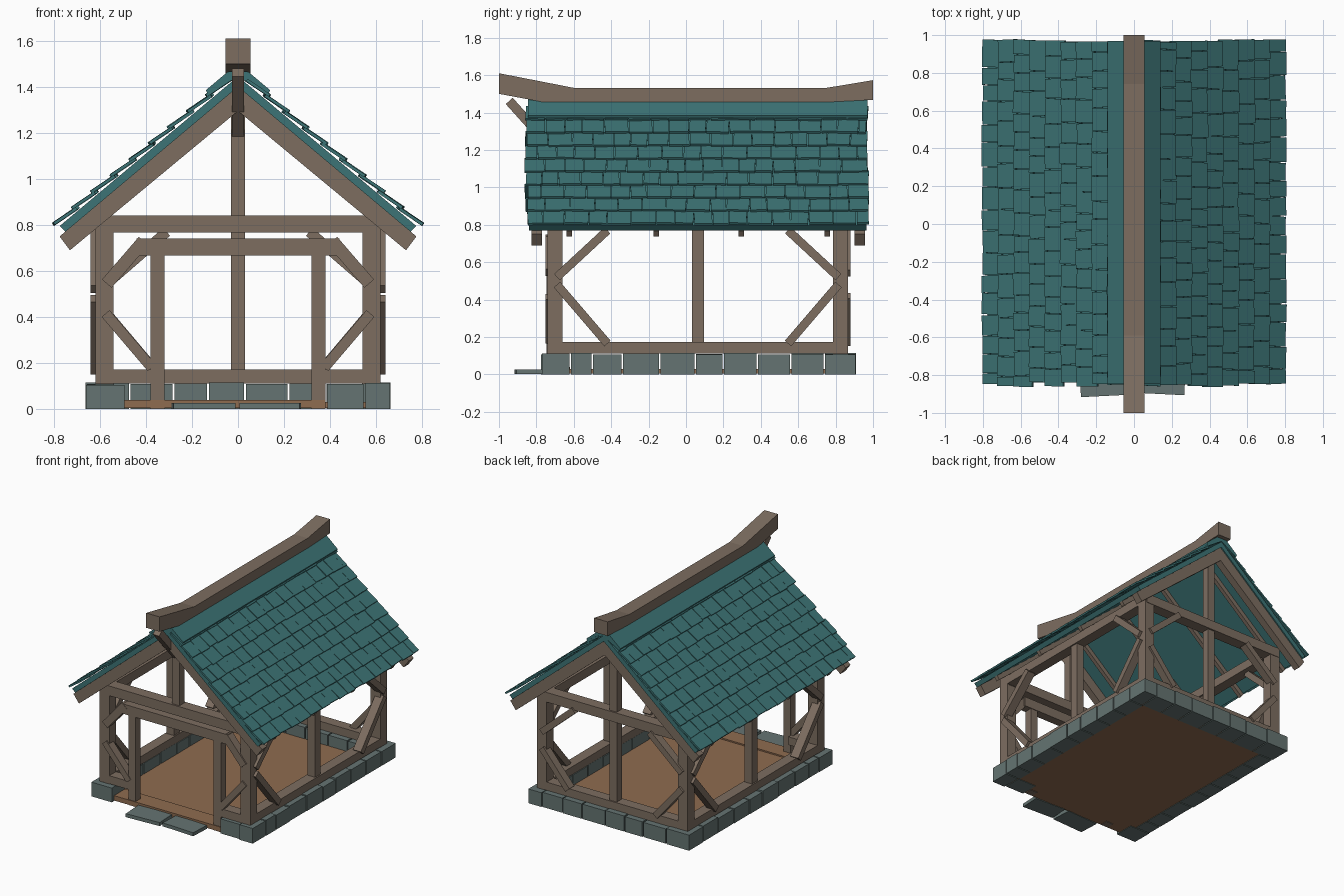
import bpy, bmesh, random
from math import atan, radians
from mathutils import Matrix, Vector

random.seed(4)
cube = bpy.data.objects.get("Cube")
if cube:
    bpy.data.objects.remove(cube)


def material(name, rgb):
    m = bpy.data.materials.new(name)
    m.use_nodes = True
    m.diffuse_color = (*rgb, 1)
    m.node_tree.nodes["Principled BSDF"].inputs["Base Color"].default_value = (*rgb, 1)
    return m


WOOD = material("weathered wood", (0.205, 0.155, 0.118))
TEAL = material("teal shingle", (0.046, 0.175, 0.18))
STONE = material("grey stone", (0.13, 0.175, 0.168))
FLOOR = material("floor wood", (0.275, 0.15, 0.08))


def finish(bm, name, mat):
    bmesh.ops.recalc_face_normals(bm, faces=bm.faces)
    mesh = bpy.data.meshes.new(name)
    bm.to_mesh(mesh)
    bm.free()
    mesh.materials.append(mat)
    obj = bpy.data.objects.new(name, mesh)
    bpy.context.collection.objects.link(obj)


def prism(name, mat, pts, axis, lo, hi):
    """Extrude a profile along x (profile in y, z) or y (profile in x, z)."""
    bm = bmesh.new()
    place = (lambda p, d: (d, p[0], p[1])) if axis == "x" else (lambda p, d: (p[0], d, p[1]))
    face = bm.faces.new([bm.verts.new(place(p, lo)) for p in pts])
    ext = bmesh.ops.extrude_face_region(bm, geom=[face])
    verts = [v for v in ext["geom"] if isinstance(v, bmesh.types.BMVert)]
    bmesh.ops.translate(bm, verts=verts, vec=Vector(place((0, 0), hi - lo)))
    finish(bm, name, mat)


def box(name, mat, x, y, z):
    prism(name, mat, [(x[0], z[0]), (x[1], z[0]), (x[1], z[1]), (x[0], z[1])], "y", *y)


def brace(name, a, b, axis, lo, hi, width=0.045):
    """Square-ended timber between two profile points."""
    a, b = Vector(a), Vector(b)
    n = (b - a).orthogonal().normalized() * width / 2
    prism(name, WOOD, [a + n, b + n, b - n, a - n], axis, lo, hi)


def add_block(bm, loc, size, rot=Matrix()):
    bmesh.ops.create_cube(bm, size=1, matrix=Matrix.Translation(loc) @ rot @ Matrix.Diagonal((*size, 1)))


def span(s, a, b):
    return tuple(sorted((s * a, s * b)))


# Floor and stepping slabs
box("floor", FLOOR, (-0.56, 0.56), (-0.72, 0.81), (0.004, 0.03))
box("threshold", FLOOR, (-0.5, 0.38), (-0.75, -0.62), (0.004, 0.04))
bm = bmesh.new()
add_block(bm, (-0.15, -0.83, 0.014), (0.27, 0.16, 0.026), Matrix.Rotation(0.05, 4, "Z"))
add_block(bm, (0.14, -0.825, 0.014), (0.26, 0.15, 0.026), Matrix.Rotation(-0.05, 4, "Z"))
finish(bm, "step_slabs", STONE)

# Stone footing: rows of separate blocks
bm = bmesh.new()


def stone(x0, x1, y0, y1):
    h = random.uniform(0.105, 0.117)
    add_block(bm, ((x0 + x1) / 2, (y0 + y1) / 2, h / 2), (x1 - x0 - 0.008, y1 - y0 - 0.008, h))


side_joints = [-0.62, -0.5, -0.34, -0.14, 0.05, 0.2, 0.38, 0.56, 0.74]
for s in (-1, 1):
    for y0, y1 in zip(side_joints, side_joints[1:]):
        stone(*span(s, 0.535, 0.66 + random.uniform(0, 0.008)), y0, y1)
back_joints = [-0.665, -0.47, -0.28, -0.13, 0.03, 0.22, 0.38, 0.55, 0.665]
for x0, x1 in zip(back_joints, back_joints[1:]):
    stone(x0, x1, 0.74, 0.905 + random.uniform(0, 0.008))
stone(-0.665, -0.49, -0.78, -0.62)
stone(0.55, 0.665, -0.775, -0.62)
stone(0.385, 0.55, -0.765, -0.62)
finish(bm, "footing_stones", STONE)

# Side walls
FRONT, BACK = (-0.74, -0.66), (0.785, 0.865)
for s, side in ((1, "left"), (-1, "right")):
    wall = span(s, 0.54, 0.62)
    for y, end in ((FRONT, "front"), (BACK, "back")):
        box(f"{side}_{end}_post", WOOD, wall, y, (0.11, 0.84))
    box(f"{side}_middle_post", WOOD, span(s, 0.55, 0.61), (0.033, 0.097), (0.17, 0.78))
    box(f"{side}_sill", WOOD, wall, (FRONT[1], BACK[0]), (0.112, 0.172))
    box(f"{side}_wall_plate", WOOD, wall, (FRONT[0], BACK[1]), (0.77, 0.838))
    bx = span(s, 0.575, 0.64)
    for y, d, end in ((-0.69, 1, "front"), (0.815, -1, "back")):
        brace(f"{side}_{end}_upper_brace", (y, 0.52), (y + d * 0.27, 0.77), "x", *bx)
        brace(f"{side}_{end}_lower_brace", (y, 0.48), (y + d * 0.27, 0.165), "x", *bx)

    # Gable end braces, door posts and short front sills
    brace(f"{side}_door_upper_brace", (s * 0.57, 0.545), (s * 0.41, 0.73), "y", -0.75, -0.69, 0.055)
    brace(f"{side}_door_lower_brace", (s * 0.575, 0.415), (s * 0.375, 0.18), "y", -0.75, -0.69)
    brace(f"{side}_back_gable_upper_brace", (s * 0.575, 0.54), (s * 0.31, 0.77), "y", 0.82, 0.88)
    brace(f"{side}_back_gable_lower_brace", (s * 0.575, 0.42), (s * 0.36, 0.165), "y", 0.82, 0.88)
    box(f"{side}_door_post", WOOD, span(s, 0.32, 0.38), (-0.745, -0.685), (0, 0.67))
    box(f"{side}_front_sill", WOOD, span(s, 0.38, 0.54), FRONT, (0.112, 0.172))

# Gable frames
box("door_lintel", WOOD, (-0.44, 0.44), (-0.748, -0.68), (0.667, 0.74))
box("front_tie_beam", WOOD, (-0.61, 0.61), (-0.743, -0.657), (0.768, 0.84))
box("back_tie_beam", WOOD, (-0.61, 0.61), (0.782, 0.868), (0.768, 0.84))
box("back_sill", WOOD, (-0.54, 0.54), BACK, (0.112, 0.172))
box("front_king_post", WOOD, (-0.03, 0.03), (-0.73, -0.67), (0.84, 1.38))
box("back_king_post", WOOD, (-0.03, 0.03), (0.795, 0.855), (0.17, 1.38))

# Roof: rafters, deck, ridge flashing and overlapping shingles
SLOPE = 0.84
for s, side in ((1, "left"), (-1, "right")):
    rafter = [(0, 1.4), (s * 0.775, 0.75), (s * 0.73, 0.69), (0, 1.295)]
    for y, end in ((-0.825, "front"), (0.9, "back")):
        prism(f"{side}_{end}_rafter", WOOD, rafter, "y", y, y + 0.056)
    thin = [(0, 1.4), (s * 0.755, 0.766), (s * 0.735, 0.738), (0, 1.355)]
    for i, y in enumerate((-0.64, -0.175, 0.28, 0.74)):
        prism(f"{side}_common_rafter_{i + 1}", WOOD, thin, "y", y, y + 0.03)
    deck = [(0, 1.4), (s * 0.75, 0.77), (s * 0.775, 0.795), (0, 1.445)]
    prism(f"{side}_roof_deck", TEAL, deck, "y", -0.84, 0.965)
    cap = [(0, 1.47), (s * 0.045, 1.465), (s * 0.14, 1.385), (s * 0.13, 1.365), (0, 1.445)]
    prism(f"{side}_ridge_flashing", TEAL, cap, "y", -0.845, 0.97)

    bm = bmesh.new()
    pitch = Matrix.Rotation(s * (atan(SLOPE) - radians(6)), 4, "Y")
    for row in range(9):
        tip_x = 0.803 - 0.083 * row
        tip = Vector((s * tip_x, 0, 1.475 - SLOPE * tip_x))
        y = -0.855 + random.uniform(-0.01, 0.02)
        first = random.uniform(0.05, 0.12)
        while y < 0.96:
            w = first or random.uniform(0.085, 0.135)
            first = 0
            if y + w > 0.93:
                w = 0.97 + random.uniform(-0.01, 0.01) - y
            length = 0.125 + random.uniform(-0.01, 0.006)
            rot = pitch @ Matrix.Rotation(random.uniform(-0.04, 0.04), 4, "Z")
            centre = tip + pitch @ Vector((-s * (0.125 - length / 2), 0, random.uniform(-0.002, 0.004)))
            centre += pitch @ Vector((s * (0.125 - length), 0, 0))
            centre = tip + pitch @ Vector((-s * (length / 2 + random.uniform(0, 0.008)), 0, random.uniform(0, 0.004)))
            add_block(bm, centre + Vector((0, y + w / 2, 0)), (length, w - 0.004, 0.013), rot)
            y += w
    finish(bm, f"{side}_shingles", TEAL)

# Ridge beam with upswept ends, and the strut beneath its front end
ridge = [(-1, 1.61), (-0.59, 1.53), (0.74, 1.53), (1, 1.573),
         (1, 1.468), (0.74, 1.455), (-0.76, 1.455), (-1, 1.5)]
prism("ridge_beam", WOOD, ridge, "x", -0.055, 0.055)
brace("ridge_strut", (-0.945, 1.462), (-0.71, 1.2), "x", -0.026, 0.026, 0.05)
